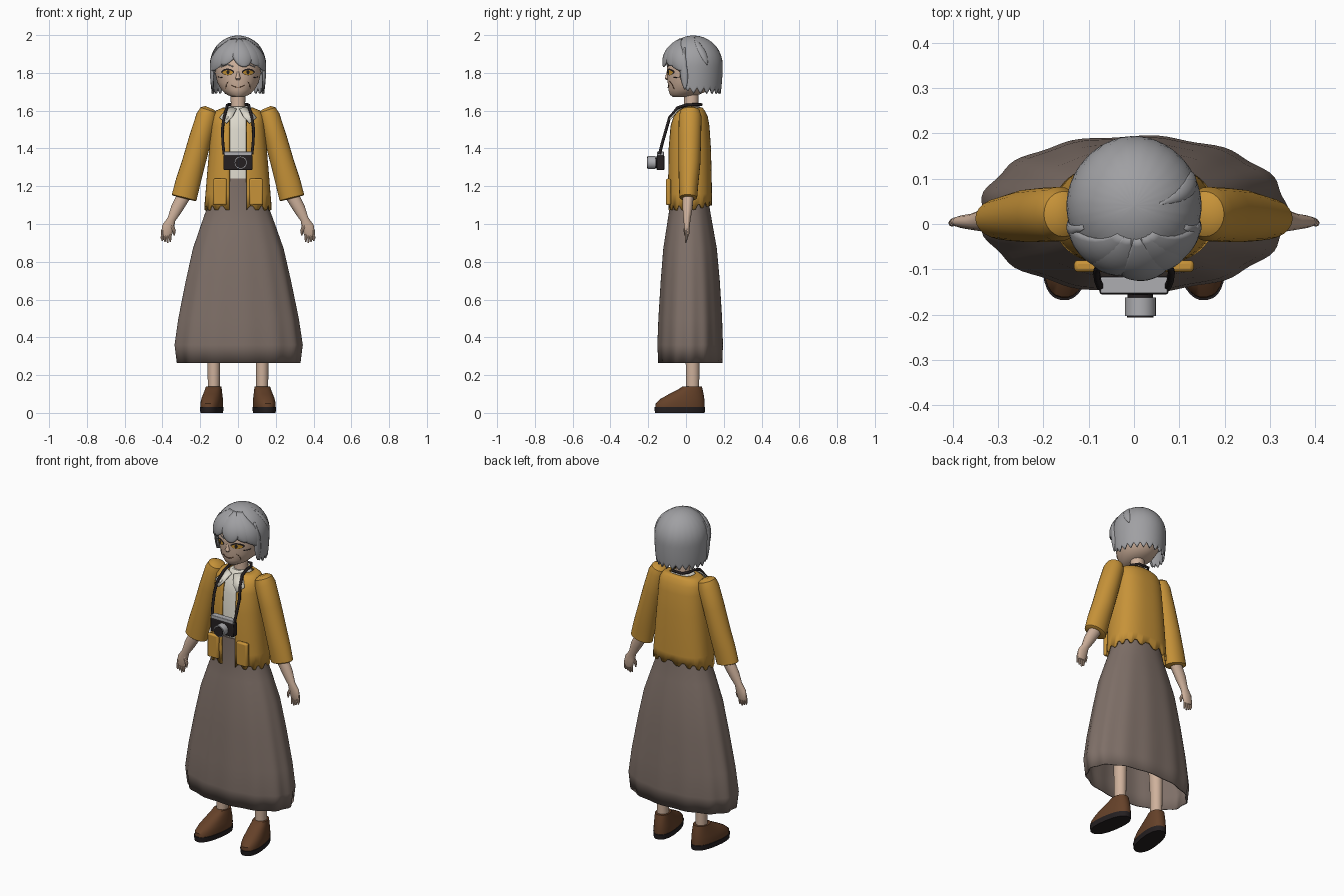
import bpy, bmesh, math
from mathutils import Vector, Matrix
from math import sin, cos, pi, radians

if "Cube" in bpy.data.objects:
    bpy.data.objects.remove(bpy.data.objects["Cube"])


def mat(name, r, g, b):
    m = bpy.data.materials.new(name)
    m.diffuse_color = (r, g, b, 1)
    m.use_nodes = True
    m.node_tree.nodes["Principled BSDF"].inputs["Base Color"].default_value = m.diffuse_color
    return m


MUSTARD = mat("mustard cloth", .57, .29, .04)
TAUPE = mat("taupe cloth", .21, .16, .137)
GREY = mat("grey hair", .35, .35, .365)
SKIN = mat("skin", .62, .44, .33)
BROWN = mat("brown leather", .13, .053, .022)
DARK = mat("near black", .018, .014, .015)
CREAM = mat("cream cloth", .72, .69, .6)
AMBER = mat("amber iris", .6, .3, .03)
SILVER = mat("silver metal", .42, .42, .44)


def add(name, verts, faces, m, solid=0, recalc=False):
    me = bpy.data.meshes.new(name)
    me.from_pydata([tuple(v) for v in verts], [], faces)
    if recalc:
        bm = bmesh.new()
        bm.from_mesh(me)
        bmesh.ops.recalc_face_normals(bm, faces=bm.faces)
        bm.to_mesh(me)
        bm.free()
    me.materials.append(m)
    ob = bpy.data.objects.new(name, me)
    bpy.context.collection.objects.link(ob)
    if solid:
        mod = ob.modifiers.new("thickness", 'SOLIDIFY')
        mod.thickness = solid
    return ob


def grid(name, rows, m, wrap=True, caps=(False, False), solid=0, recalc=False):
    """Skin a list of point rows, lowest row first."""
    n = len(rows[0])
    faces = []
    for i in range(len(rows) - 1):
        for j in range(n if wrap else n - 1):
            k = (j + 1) % n
            faces.append((i*n + j, i*n + k, (i+1)*n + k, (i+1)*n + j))
    if caps[0]:
        faces.append(tuple(reversed(range(n))))
    if caps[1]:
        faces.append(tuple(range((len(rows) - 1)*n, len(rows)*n)))
    return add(name, [p for r in rows for p in r], faces, m, solid, recalc)


def spow(v, p):
    return math.copysign(abs(v) ** p, v)


def loft(name, rings, m, n=40, p=1.0, gap=0, caps=(True, True), solid=0, warp=None):
    """Rings are (z, half width, front y, back y); gap leaves the front open."""
    rows = []
    for i, (z, rx, yf, yb) in enumerate(rings):
        t0 = math.asin(min(.95, gap / rx) ** (1 / p)) if gap else 0
        row = []
        for j in range(n):
            t = t0 + (2*pi - 2*t0) * j / ((n - 1) if gap else n)
            k, dz = warp(i, j, t) if warp else (1, 0)
            row.append((k*rx*spow(sin(t), p),
                        (yf + yb)/2 - k*(yb - yf)/2*spow(cos(t), p), z + dz))
        rows.append(row)
    return grid(name, rows, m, not gap, caps, solid)


def tube(name, pts, m, n=16):
    """Points are (x, y, z, width radius, depth radius)."""
    rows = []
    for i, q in enumerate(pts):
        a, b = Vector(pts[max(i-1, 0)][:3]), Vector(pts[min(i+1, len(pts)-1)][:3])
        t = (b - a).normalized()
        u = Vector((0, 1, 0)).cross(t).normalized()
        v = t.cross(u)
        rows.append([Vector(q[:3]) + u*q[3]*cos(2*pi*j/n) + v*q[4]*sin(2*pi*j/n)
                     for j in range(n)])
    return grid(name, rows, m, caps=(True, True), recalc=True)


def wire(name, pts, r, m):
    cu = bpy.data.curves.new(name, 'CURVE')
    cu.dimensions, cu.bevel_depth, cu.bevel_resolution = '3D', r, 1
    sp = cu.splines.new('POLY')
    sp.points.add(len(pts) - 1)
    for q, p in zip(sp.points, pts):
        q.co = (*p, 1)
    cu.materials.append(m)
    bpy.context.collection.objects.link(bpy.data.objects.new(name, cu))


def box(name, lo, hi, m, bevel=.005):
    x, y, z = zip(lo, hi)
    v = [(x[i], y[j], z[k]) for k in (0, 1) for i, j in ((0, 0), (1, 0), (1, 1), (0, 1))]
    f = [(3, 2, 1, 0), (4, 5, 6, 7)] + [(i, (i+1) % 4, (i+1) % 4 + 4, i + 4) for i in range(4)]
    ob = add(name, v, f, m)
    mod = ob.modifiers.new("soft edges", 'BEVEL')
    mod.width, mod.segments = bevel, 2


# Skirt with soft folds, open at the hem
SK = [(.265, .325, -.145, .19), (.36, .338, -.15, .194), (.5, .318, -.145, .19),
      (.7, .278, -.133, .178), (.87, .24, -.12, .163), (1.0, .195, -.1, .14),
      (1.08, .166, -.088, .126), (1.24, .13, -.087, .11)]
loft("skirt", SK, TAUPE, 96, .93, caps=(False, True), solid=.006,
     warp=lambda i, j, t: (1 + .018*sin(13*t)*max(0, 1 - i/6), 0))

# Blouse and open jacket with a ragged hem
loft("blouse", [(1.2, .12, -.08, .1), (1.5, .115, -.078, .1), (1.59, .085, -.05, .08),
                (1.622, .045, -.02, .075)], CREAM, p=.85)
JK = [(1.085, .178, -.095, .137), (1.16, .172, -.096, .137), (1.25, .165, -.096, .136),
      (1.4, .152, -.094, .132), (1.52, .142, -.084, .124), (1.57, .136, -.068, .115),
      (1.6, .118, -.042, .1), (1.618, .075, -.022, .085)]
loft("jacket", JK, MUSTARD, 61, .8, gap=.045, caps=(False, False), solid=.01,
     warp=lambda i, j, t: (1, (0 if i else .022*(j % 4 in (1, 2)) + .025*max(0, -cos(t)) - .012)))

# Head, neck and nose
HEAD = [(1.672, .03, -.07, .0), (1.685, .06, -.085, .07), (1.71, .088, -.093, .125),
        (1.75, .11, -.097, .152), (1.8, .121, -.1, .165), (1.87, .124, -.1, .168),
        (1.94, .09, -.05, .13), (1.975, .03, 0, .07)]
loft("head", HEAD, SKIN, 48)
loft("neck", [(1.58, .046, -.015, .072), (1.63, .038, -.01, .065), (1.72, .04, -.01, .068)], SKIN, 20)
loft("nose", [(1.762, .008, -.105, -.09), (1.77, .015, -.113, -.085), (1.785, .01, -.108, -.085),
              (1.81, .005, -.101, -.09)], SKIN, 12)


def on_face(x, z, off=.002):
    for a, b in zip(HEAD, HEAD[1:]):
        if a[0] <= z <= b[0]:
            f = (z - a[0]) / (b[0] - a[0])
            _, rx, yf, yb = [p + (q - p)*f for p, q in zip(a, b)]
            return (x, (yf+yb)/2 - (yb-yf)/2*math.sqrt(max(0, 1 - (x/rx)**2)) - off, z)


def patch(name, cx, cz, rx, rz, m, off, n=16):
    ps = [on_face(cx, cz, off)] + [on_face(cx + rx*cos(2*pi*i/n), cz + rz*spow(sin(2*pi*i/n), 1.3), off)
                                   for i in range(n)]
    add(name, ps, [(0, 1 + i, 1 + (i+1) % n) for i in range(n)], m)


# Painted face details
for s in (-1, 1):
    patch("eye_outline", s*.055, 1.805, .035, .018, DARK, .003)
    patch("eye_amber", s*.055, 1.802, .028, .013, AMBER, .005)
    patch("eye_pupil", s*.053, 1.804, .008, .012, DARK, .007)
    for nm, pts, c, r in (("brow", [(.025, 1.833), (.055, 1.845), (.09, 1.832)], GREY, .003),
                          ("smile_line", [(.05, 1.755), (.063, 1.738), (.064, 1.715)], BROWN, .0015),
                          ("cheek_line", [(.08, 1.775), (.105, 1.778)], DARK, .0025)):
        wire(nm, [on_face(s*x, z) for x, z in pts], r, c)
wire("mouth", [on_face(x, 1.723 + 9*x*x) for x in (-.034, -.018, 0, .018, .034)], .002, BROWN)


def hair_point(t, s, k=1.0):
    """t is the angle from the front; s is 0 at crown, 1 at the widest line, 2 at the tips."""
    if s < 1:
        r, z = sin(s*pi/2), .155*cos(s*pi/2)
    else:
        r, z = 1 - .07*(s-1)**2, -.155*(s-1)
    return (.148*k*r*sin(t), .04 - .153*k*r*cos(t), 1.843 + z)


# Bobbed hair with jagged tips and a cut-away front
cols, N = [], 96
for j in range(N):
    t = 2*pi*j/N
    a = abs(math.degrees(t if t <= pi else t - 2*pi))
    end = .78 + 1.2*min(1, max(0, (a - 50)/28))
    cols.append((t, end - (.0, .09, .2, .09)[j % 4]*(1 if a > 60 else .1)))
grid("hair_bob", [[hair_point(t, e*(1 - i/18) + .012, 1 + .006*cos(24*t/6)*(i < 14)) for t, e in cols]
                  for i in range(19)], GREY, caps=(False, True), solid=.01)


def lock(a0, a1, s0, s1, w, k=1.0):
    rows = []
    for i in range(13):
        f = 1 - i/12
        a, s = a0 + (a1 - a0)*f, s0 + (s1 - s0)*f
        half = w*(sin(pi*min(1, max(.0, f**1.25*.93 + .05)))**.75 + .03)
        rows.append([hair_point(radians(a + half*u/4), s, k + .055*(1 - (u/4)**2)*sin(pi*(.15 + .75*f)))
                     for u in range(-4, 5)])
    grid("hair_lock", rows, GREY, wrap=False, solid=.006)


# Overlapping fringe petals, side strands and a crown tuft
for args in ((-25, -62, .3, 1.22, 24, 1.03), (-12, -30, .3, 1.02, 22, 1.04), (5, 12, .3, 1.08, 21, 1.06),
             (20, 42, .3, 1.05, 22, 1.04), (30, 66, .3, 1.22, 22, 1.03), (-68, -72, .6, 1.85, 8, 1.01),
             (68, 72, .6, 1.85, 8, 1.01), (95, 118, .25, 1.0, 9, .99)):
    lock(*args)

for s in (-1, 1):
    # Sleeve, forearm and hand
    tube("sleeve", [(s*x, y, z, a, b) for x, y, z, a, b in (
        (.15, .022, 1.615, .025, .03), (.155, .022, 1.603, .046, .05), (.165, .022, 1.57, .056, .06),
        (.2, .02, 1.45, .06, .06), (.236, .018, 1.32, .062, .058), (.265, .014, 1.22, .066, .052),
        (.285, .012, 1.14, .067, .047), (.286, .012, 1.136, .06, .04))], MUSTARD, 24)
    tube("forearm", [(s*.28, .012, 1.16, .036, .03), (s*.325, .008, 1.08, .032, .026),
                     (s*.352, .005, 1.025, .022, .019), (s*.37, .005, .985, .032, .015),
                     (s*.379, .005, .945, .029, .012), (s*.38, .005, .935, .02, .008)], SKIN)
    for i in range(4):
        x = .357 + .014*i
        tube("finger", [(s*x, .004, .955 + .004*i, .008, .008), (s*(x + .003), .002, .925, .0075, .0075),
                        (s*(x + .001), -.002, .9 + .006*abs(i - 1), .004, .004)], SKIN, 8)
    tube("thumb", [(s*.352, 0, .995, .01, .01), (s*.338, -.004, .965, .009, .009),
                   (s*.338, -.006, .94, .004, .004)], SKIN, 8)

    # Leg and toed-out shoe
    tube("leg", [(s*.128, .035, .1, .031, .034), (s*.128, .035, .3, .034, .037),
                 (s*.115, .035, .7, .05, .05)], SKIN, 20)
    turn = Matrix.Translation((s*.134, 0, 0)) @ Matrix.Rotation(s*radians(9), 4, 'Z')
    upper = loft("shoe_upper", [(.028, .055, -.165, .1), (.05, .056, -.163, .1), (.075, .053, -.135, .098),
                                (.1, .048, -.09, .094), (.125, .043, -.04, .088), (.14, .04, -.018, .084)],
                 BROWN, 32, .85)
    sole = loft("shoe_sole", [(0, .055, -.166, .1), (.03, .058, -.17, .103)], DARK, 32, .85)
    for ob in (upper, sole):
        ob.data.transform(turn)

    # Patch pocket and collar flap
    x0, x1 = sorted((s*.06, s*.132))
    box("pocket", (x0, -.106, 1.1), (x1, -.08, 1.24), MUSTARD, .008)
    add("collar_flap", [(s*.008, -.052, 1.612), (s*.05, -.03, 1.622), (s*.098, -.078, 1.565),
                        (s*.062, -.103, 1.535), (s*.03, -.093, 1.57)], [(0, 1, 2, 3, 4)], CREAM, .006, True)

# Camera on its neck strap
half = [(.074, -.14, 1.37), (.08, -.125, 1.43), (.083, -.105, 1.5), (.075, -.088, 1.56),
        (.06, -.045, 1.615), (.056, 0, 1.63), (.053, .05, 1.632), (.032, .082, 1.632)]
wire("camera_strap", half + [(-x, y, z) for x, y, z in reversed(half)], .008, DARK)
box("camera_body", (-.076, -.155, 1.285), (.076, -.115, 1.365), DARK)
box("camera_top", (-.074, -.153, 1.362), (.074, -.117, 1.383), SILVER, .003)


def lens(name, y0, y1, r, m):
    pts = [[(.014 + r*cos(2*pi*j/28), y, 1.325 + r*sin(2*pi*j/28)) for j in range(28)] for y in (y0, y1)]
    grid(name, pts, m, caps=(True, True), recalc=True)


lens("lens_mount", -.165, -.15, .028, DARK)
lens("lens_barrel", -.203, -.162, .034, SILVER)
lens("lens_glass", -.206, -.2, .029, DARK)

# Smooth shading with crisp edges kept
bpy.ops.object.select_all(action='DESELECT')
for ob in bpy.data.objects:
    if ob.type == 'MESH':
        ob.select_set(True)
        bpy.context.view_layer.objects.active = ob
bpy.ops.object.shade_smooth_by_angle(angle=radians(40))
